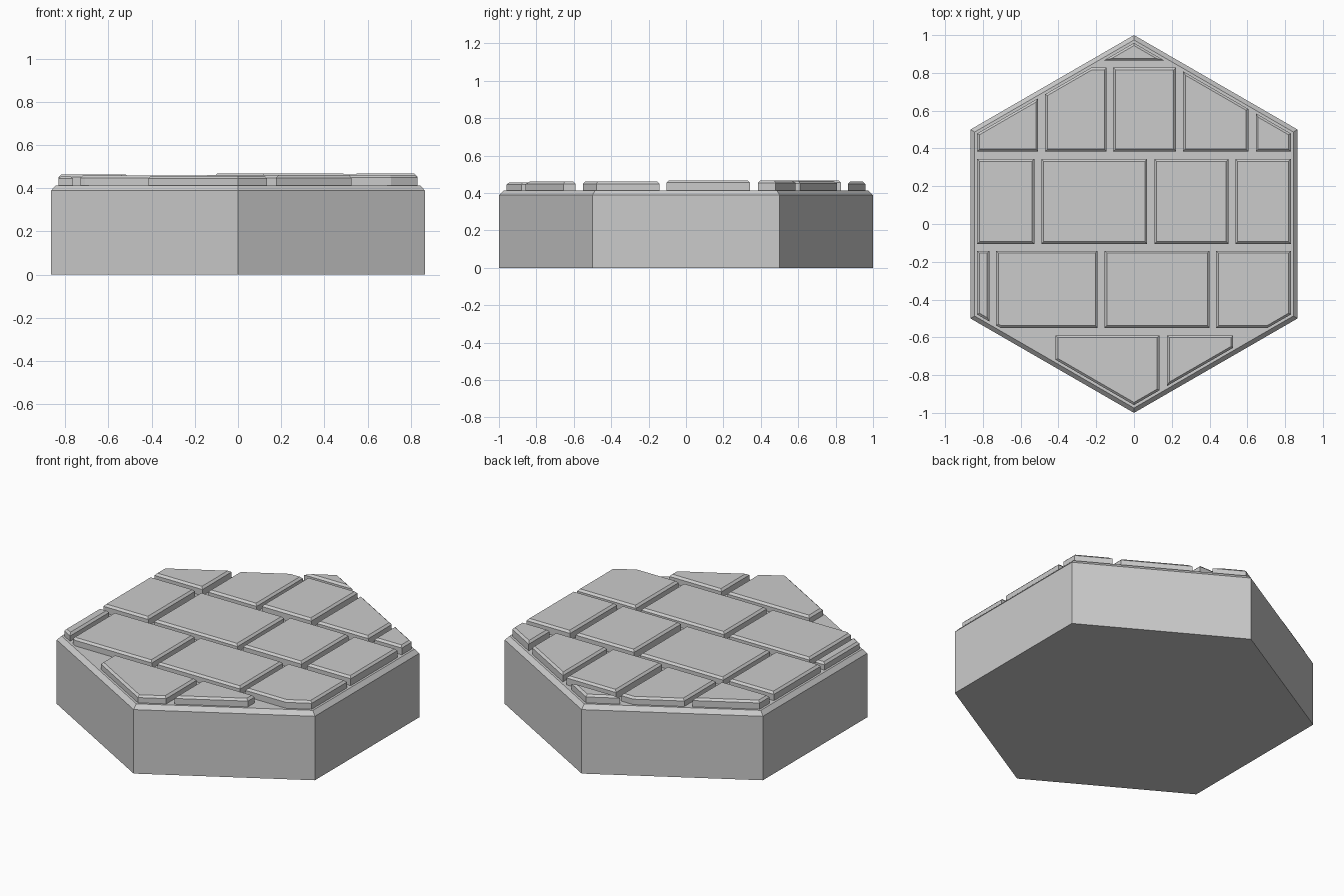
import bpy, bmesh
from math import sin, cos, radians
from mathutils import Vector

if "Cube" in bpy.data.objects:
    bpy.data.objects.remove(bpy.data.objects["Cube"])

BASE_TOP = 0.413
BEVEL_START = 0.388
STONE_APOTHEM = 0.83


def add_object(name, bm):
    bmesh.ops.recalc_face_normals(bm, faces=bm.faces[:])
    mesh = bpy.data.meshes.new(name)
    bm.to_mesh(mesh)
    bm.free()
    obj = bpy.data.objects.new(name, mesh)
    bpy.context.collection.objects.link(obj)
    return obj


def make_base():
    # hexagonal slab with a chamfered top rim
    bm = bmesh.new()
    rings = []
    for r, z in ((1.0, 0.0), (1.0, BEVEL_START), (0.974, BASE_TOP)):
        rings.append([bm.verts.new((r * sin(radians(60 * i)), r * cos(radians(60 * i)), z))
                      for i in range(6)])
    for low, high in zip(rings, rings[1:]):
        for i in range(6):
            j = (i + 1) % 6
            bm.faces.new((low[i], low[j], high[j], high[i]))
    bm.faces.new(rings[0])
    bm.faces.new(rings[-1])
    return add_object("hex_base", bm)


def make_stone(name, x0, x1, y0, y1, top):
    # rectangular block trimmed to the inner hexagon, then chamfered on top
    bm = bmesh.new()
    bottom = BASE_TOP - 0.01
    bmesh.ops.create_cube(bm, size=1.0)
    for v in bm.verts:
        v.co = Vector((x0 if v.co.x < 0 else x1,
                       y0 if v.co.y < 0 else y1,
                       bottom if v.co.z < 0 else top))
    for i in range(6):
        n = Vector((cos(radians(60 * i)), sin(radians(60 * i)), 0))
        cut = bmesh.ops.bisect_plane(bm, geom=bm.verts[:] + bm.edges[:] + bm.faces[:],
                                     plane_co=n * STONE_APOTHEM, plane_no=n,
                                     clear_outer=True)
        edges = [e for e in cut["geom_cut"] if isinstance(e, bmesh.types.BMEdge)]
        if edges:
            bmesh.ops.edgeloop_fill(bm, edges=edges)
    rim = [e for e in bm.edges if all(v.co.z > top - 1e-4 for v in e.verts)]
    bmesh.ops.bevel(bm, geom=rim, offset=0.012, segments=1, profile=0.5, affect='EDGES')
    return add_object(name, bm)


make_base()

# paving rows: y range, then (x start, x end, top height) per stone
rows = [
    ((0.865, 1.0), [(-0.3, 0.3, 0.461)]),
    ((0.385, 0.828), [(-0.9, -0.508, 0.463), (-0.47, -0.145, 0.458), (-0.11, 0.222, 0.467),
                      (0.26, 0.605, 0.463), (0.645, 0.9, 0.466)]),
    ((-0.105, 0.343), [(-0.9, -0.528, 0.463), (-0.49, 0.07, 0.459), (0.108, 0.5, 0.467),
                       (0.537, 0.9, 0.467)]),
    ((-0.55, -0.142), [(-0.9, -0.765, 0.457), (-0.73, -0.193, 0.459), (-0.156, 0.4, 0.460),
                       (0.435, 0.9, 0.461)]),
    ((-1.0, -0.59), [(-0.415, 0.135, 0.457), (0.175, 0.525, 0.460)]),
]
for r, ((y0, y1), stones) in enumerate(rows, 1):
    for s, (x0, x1, top) in enumerate(stones, 1):
        make_stone(f"paving_stone_{r}_{s}", x0, x1, y0, y1, top)
